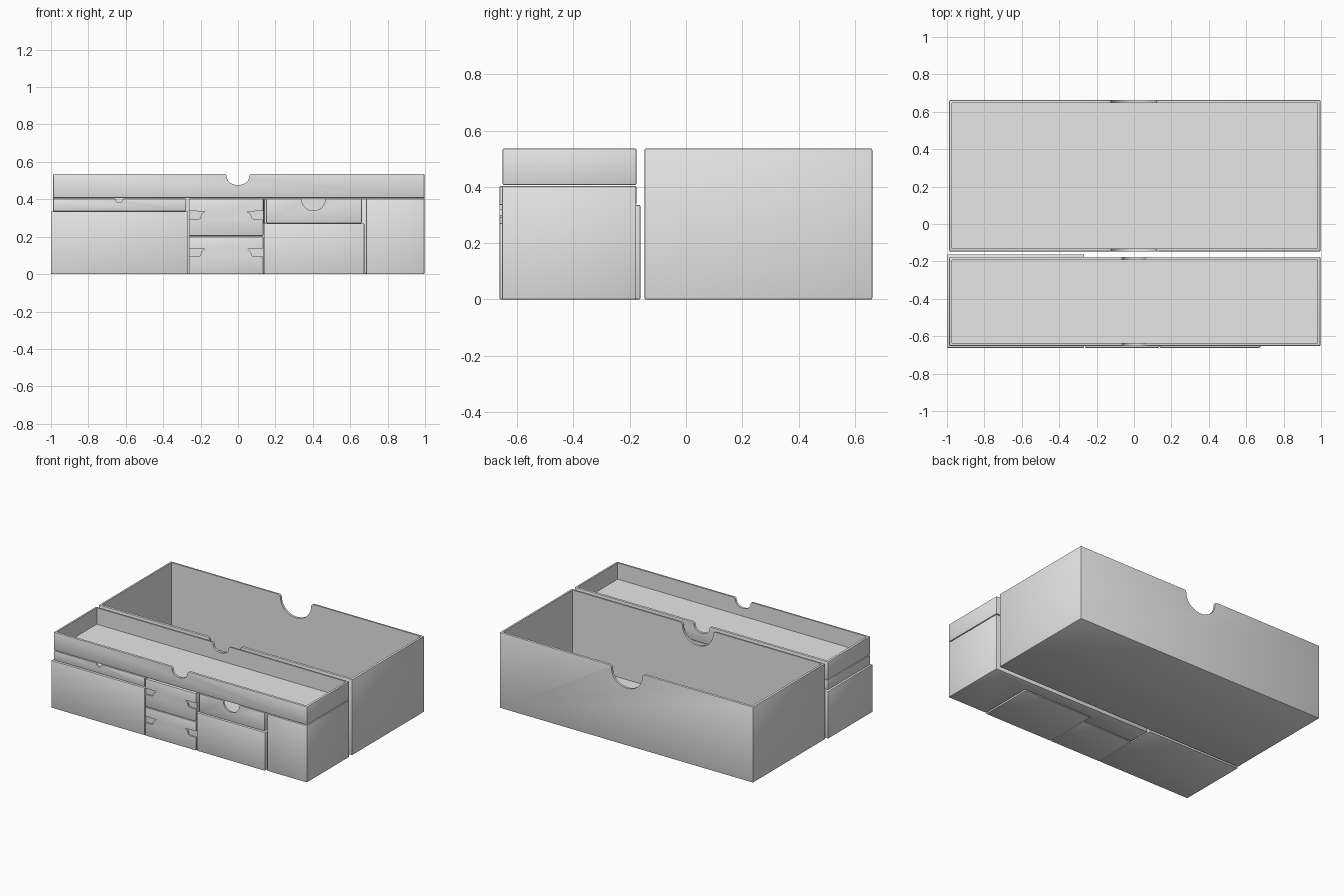
import bpy, bmesh, math

if "Cube" in bpy.data.objects:
    bpy.data.objects.remove(bpy.data.objects["Cube"])

GREY = (0.8, 0.8, 0.8, 1)
grey = bpy.data.materials.new("light grey")
grey.use_nodes = True
grey.diffuse_color = GREY
grey.node_tree.nodes["Principled BSDF"].inputs["Base Color"].default_value = GREY


def prism(name, points, start, end, upright=False):
    """Extrude a profile: along z, or along y when the profile stands upright in x and z."""
    bm = bmesh.new()
    place = (lambda a, b, c: (a, c, b)) if upright else (lambda a, b, c: (a, b, c))
    low = [bm.verts.new(place(a, b, start)) for a, b in points]
    high = [bm.verts.new(place(a, b, end)) for a, b in points]
    bm.faces.new(low)
    bm.faces.new(high)
    for i in range(len(points)):
        j = (i + 1) % len(points)
        bm.faces.new((low[i], low[j], high[j], high[i]))
    bmesh.ops.recalc_face_normals(bm, faces=bm.faces)
    mesh = bpy.data.meshes.new(name)
    bm.to_mesh(mesh)
    bm.free()
    mesh.materials.append(grey)
    obj = bpy.data.objects.new(name, mesh)
    bpy.context.collection.objects.link(obj)
    return obj


def box(name, x, y, z):
    return prism(name, [(x[0], y[0]), (x[1], y[0]), (x[1], y[1]), (x[0], y[1])], *z)


def apply(obj, mod):
    bpy.ops.object.select_all(action="DESELECT")
    bpy.context.view_layer.objects.active = obj
    obj.select_set(True)
    bpy.ops.object.modifier_apply(modifier=mod.name)


def soften(obj, width=0.005):
    mod = obj.modifiers.new("Soft edges", "BEVEL")
    mod.width = width
    mod.segments = 2
    apply(obj, mod)


def cut(obj, cutter):
    mod = obj.modifiers.new("Cut", "BOOLEAN")
    mod.operation = "DIFFERENCE"
    mod.solver = "EXACT"
    mod.object = cutter
    cutter.hide_render = True
    apply(obj, mod)
    bpy.data.objects.remove(cutter)


def finish(obj):
    bpy.ops.object.select_all(action="DESELECT")
    bpy.context.view_layer.objects.active = obj
    obj.select_set(True)
    bpy.ops.object.shade_smooth_by_angle(angle=math.radians(30))


def notch_profile(cx, top, half, depth, lip):
    """Round thumb notch with rounded lips."""
    side = []
    for i in range(7):
        a = math.pi / 2 * (1 + i / 6)
        side.append((half + lip * math.cos(a), top - lip + lip * math.sin(a)))
    bowl = []
    for i in range(1, 24):
        a = math.pi * i / 24
        bowl.append(((half - lip) * math.cos(a), top - lip - (depth - lip) * math.sin(a)))
    left = [(-a, b) for a, b in reversed(side)]
    outline = [(half, top + 0.05)] + side + bowl + left + [(-half, top + 0.05)]
    return [(cx + a, b) for a, b in outline]


def tray(name, x, y, z, wall, floor, notch, both=True):
    """Open box with thumb notches in its front and, if wanted, back wall."""
    obj = box(name, x, y, z)
    soften(obj)
    cut(obj, box("cavity", (x[0] + wall, x[1] - wall), (y[0] + wall, y[1] - wall),
                 (z[0] + floor, z[1] + 0.1)))
    cx, half, depth, lip = notch
    back = y[1] + 0.05 if both else (y[0] + y[1]) / 2
    cut(obj, prism("notch", notch_profile(cx, z[1], half, depth, lip), y[0] - 0.05, back, True))
    finish(obj)


# Big rear tray and the shallow tray on top of the front row
tray("large_rear_tray", (-0.988, 0.997), (-0.147, 0.662), (0, 0.536), 0.016, 0.015,
     (0, 0.14, 0.13, 0.02))
tray("top_front_tray", (-0.988, 0.997), (-0.652, -0.176), (0.407, 0.536), 0.016, 0.013,
     (0, 0.075, 0.06, 0.015))

# Left container: outer sleeve with a tray rising out of it
sleeve = box("left_sleeve", (-1, -0.267), (-0.662, -0.162), (0, 0.336))
soften(sleeve)
finish(sleeve)
tray("left_inner_tray", (-0.988, -0.277), (-0.65, -0.176), (0.336, 0.403), 0.012, 0.012,
     (-0.635, 0.022, 0.02, 0.004))

# Right container: sleeve with a notched tray rising out of it
sleeve = box("right_sleeve", (0.138, 0.675), (-0.662, -0.27), (0, 0.272))
soften(sleeve)
finish(sleeve)
tray("right_inner_tray", (0.15, 0.662), (-0.65, -0.28), (0.272, 0.403), 0.012, 0.012,
     (0.403, 0.066, 0.064, 0.003), both=False)

# Two stacked card boxes with a finger recess at each side
MID = -0.064
RECESS = [(0.22, 0.045), (0.22, 0), (0.152, 0), (0.138, 0.005), (0.132, 0.027), (0.114, 0.042)]
for label, base, top, grip in (("lower", 0, 0.201, 0.093), ("upper", 0.205, 0.403, 0.293)):
    card = box(label + "_card_box", (-0.263, 0.135), (-0.662, -0.34), (base, top))
    soften(card, 0.004)
    for side in (-1, 1):
        shape = [(MID + side * a, grip + b) for a, b in RECESS]
        cut(card, prism("recess", shape, -0.7, -0.652, True))
    finish(card)

# Stepped block filling the right end and the space behind the other boxes
block = prism("corner_block", [(-0.26, -0.177), (0.997, -0.177), (0.997, -0.653), (0.685, -0.653),
                               (0.685, -0.265), (0.14, -0.265), (0.14, -0.335), (-0.26, -0.335)],
              0, 0.403)
soften(block)
finish(block)
